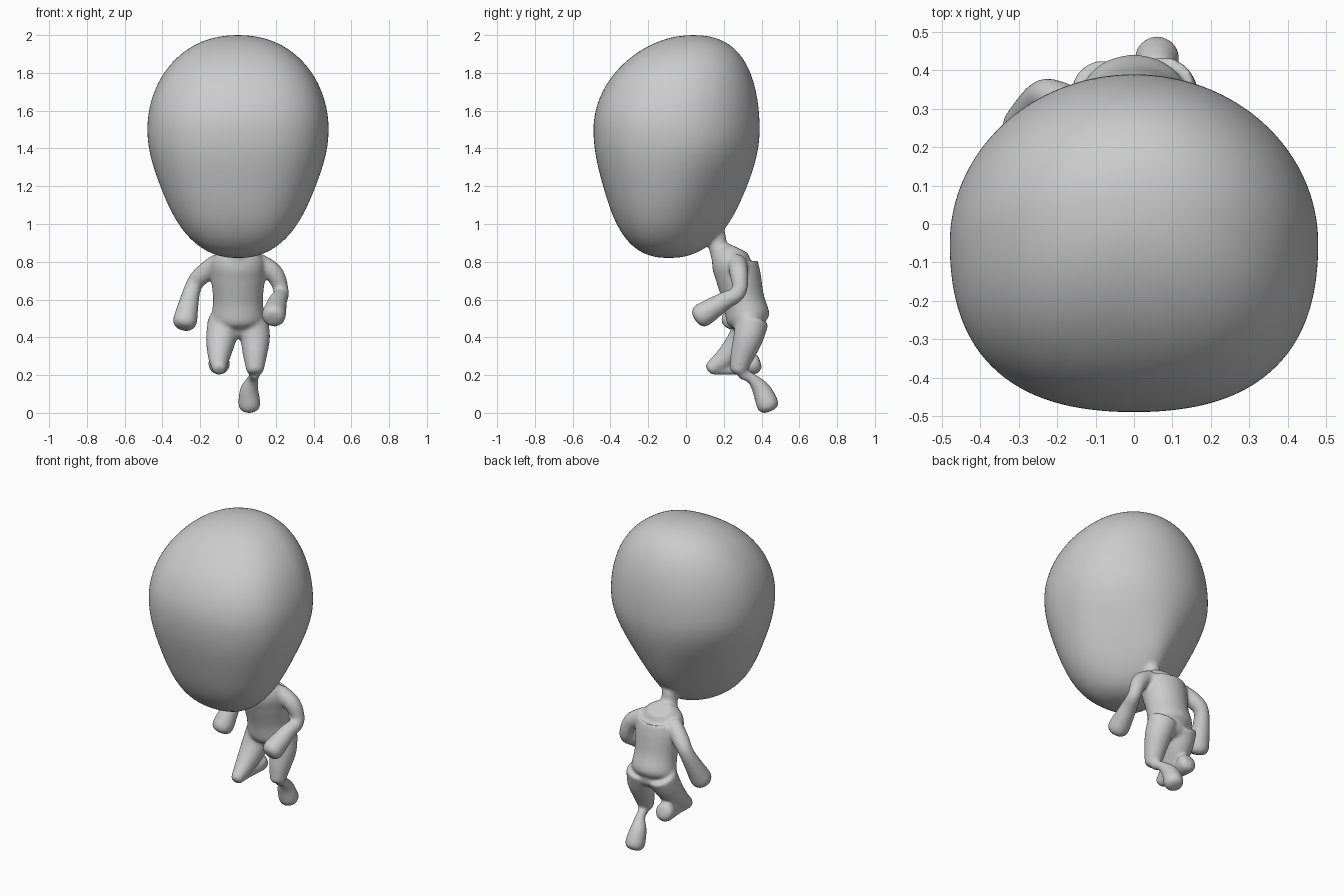
import bpy, bmesh, math
from mathutils import Vector

if "Cube" in bpy.data.objects:
    bpy.data.objects.remove(bpy.data.objects["Cube"])

SEGMENTS = 48
ANGLES = [math.tau * i / SEGMENTS for i in range(SEGMENTS)]


def spline(rows, steps=8):
    """Catmull-Rom interpolation through rows of numbers."""
    rows = [Vector(row) for row in rows]
    padded = [rows[0], *rows, rows[-1]]
    out = []
    for before, start, end, after in zip(padded, padded[1:], padded[2:], padded[3:]):
        leave, arrive = (end - before) / 2, (after - start) / 2
        for i in range(steps):
            t = i / steps
            ease = t * t * (3 - 2 * t)
            out.append(start.lerp(end, ease) + leave * t * (1 - t) ** 2
                       - arrive * t * t * (1 - t))
    return out + [rows[-1]]


def add_limb(bm, rows, widen=1):
    """Tube along (x, y, z, radius) rows with a blunt, rounded far end."""
    path = spline(rows)
    tip = path[-1]
    onward = (tip.xyz - path[-2].xyz).normalized()
    for reach, shrink in ((.4, .93), (.65, .7), (.75, .4)):
        path.append((tip.xyz + onward * tip.w * reach).to_4d())
        path[-1].w = tip.w * shrink
    loops, side = [], Vector((1, 0, 0))
    for i, row in enumerate(path):
        following = path[min(i + 1, len(path) - 1)].xyz
        previous = path[max(i - 1, 0)].xyz
        along = (following - previous).normalized()
        side = (side - along * side.dot(along)).normalized()
        other = along.cross(side)
        loops.append([bm.verts.new(row.xyz + row.w * (side * math.cos(a) * widen
                                                      + other * math.sin(a)))
                      for a in ANGLES])
    for near, far in zip(loops, loops[1:]):
        for i in range(SEGMENTS):
            bm.faces.new((near[i - 1], near[i], far[i], far[i - 1]))
    bm.faces.new(loops[0])
    bm.faces.new(reversed(loops[-1]))


def add_head(bm):
    """Egg leaning back at the crown, broad in front, pinched above the neck."""
    ball = bmesh.ops.create_uvsphere(bm, u_segments=SEGMENTS * 2,
                                     v_segments=SEGMENTS, radius=1)
    for vert in ball["verts"]:
        x, y, z = vert.co
        ring = max(1 - z * z, .001)
        if z > 0:
            lean, height, pinch = .09, .5, 0
            swell = ring ** -.04
        else:
            lean, height = -.04, .68
            pinch = .9 * z * z * max(y + .3, 0) ** 2
            swell = ring ** -.08 * (1 - .07 * math.tanh(5 * z * z))
        if y < 0:
            swell *= 1 + .25 * (x * y / ring) ** 2
        vert.co = (x * swell * (1 - pinch) * .48,
                   y * swell * .44 - .05 + lean * z * z, 1.5 + z * height)


bm = bmesh.new()
add_head(bm)

# Neck
add_limb(bm, [(0, .13, 1, .05), (0, .165, .94, .045), (0, .17, .88, .05), (0, .2, .8, .06)])

# Torso, slanting back to the hips
add_limb(bm, [(0, .28, .87, .06), (0, .255, .81, .115), (0, .275, .73, .12),
              (0, .305, .6, .11), (0, .33, .5, .115), (0, .34, .46, .08)], widen=1.2)

# Left arm, bent and reaching forward
add_limb(bm, [(.1, .27, .8, .05), (.19, .28, .74, .05), (.23, .28, .64, .04),
              (.21, .2, .59, .05), (.19, .09, .52, .065)])

# Right arm, hanging out to the side
add_limb(bm, [(-.1, .27, .8, .05), (-.19, .32, .73, .05),
              (-.24, .33, .66, .045), (-.28, .25, .49, .065)])

# Left thigh, and lower leg trailing behind
add_limb(bm, [(.07, .35, .49, .09), (.09, .33, .4, .08), (.09, .3, .31, .065),
              (.09, .28, .24, .05)])
add_limb(bm, [(.09, .29, .21, .03), (.08, .35, .18, .03),
              (.06, .4, .12, .05), (.06, .43, .05, .06)])

# Right thigh raised, and lower leg folded back
add_limb(bm, [(-.07, .35, .49, .09), (-.09, .3, .39, .08), (-.1, .22, .3, .06),
              (-.1, .14, .24, .04)])
add_limb(bm, [(-.1, .15, .23, .03), (-.1, .25, .23, .03), (-.1, .35, .26, .06)])

bmesh.ops.recalc_face_normals(bm, faces=bm.faces)
mesh = bpy.data.meshes.new("big_headed_figure")
bm.to_mesh(mesh)
bm.free()
figure = bpy.data.objects.new("big_headed_figure", mesh)
bpy.context.collection.objects.link(figure)

# Fuse the parts into one soft skin
remesh = figure.modifiers.new("fuse", 'REMESH')
remesh.mode = 'VOXEL'
remesh.voxel_size = .008
remesh.use_smooth_shade = True
soften = figure.modifiers.new("soften", 'SMOOTH')
soften.factor = .5
soften.iterations = 24

# Plain grey skin
skin = bpy.data.materials.new("plain_grey")
skin.use_nodes = True
grey = (.6, .6, .6, 1)
skin.diffuse_color = grey
skin.node_tree.nodes["Principled BSDF"].inputs["Base Color"].default_value = grey
mesh.materials.append(skin)
